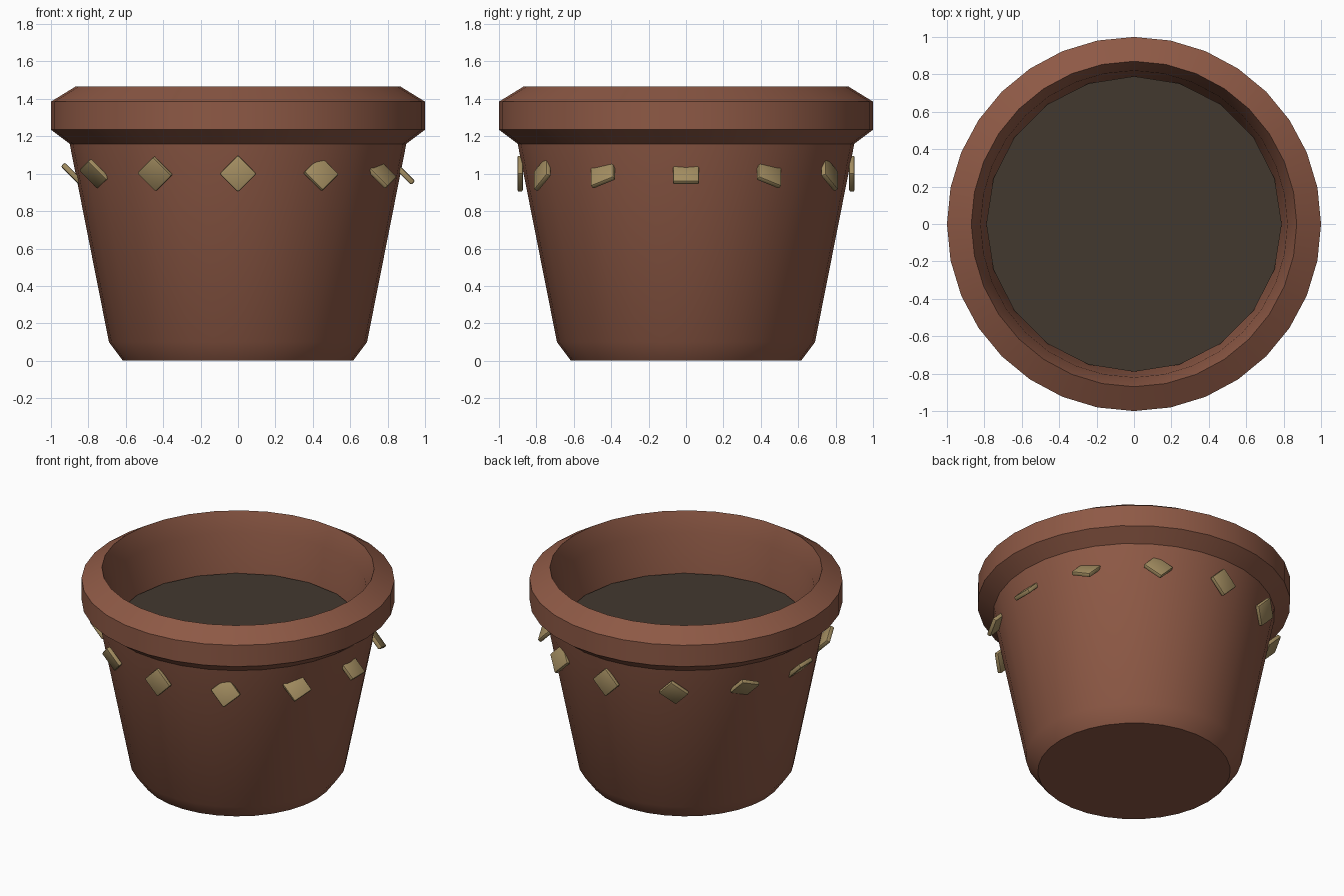
import bpy, bmesh
from math import cos, sin, pi, radians
from mathutils import Matrix

if "Cube" in bpy.data.objects:
    bpy.data.objects.remove(bpy.data.objects["Cube"])


def material(name, rgb):
    m = bpy.data.materials.new(name)
    m.diffuse_color = (*rgb, 1)
    m.use_nodes = True
    m.node_tree.nodes["Principled BSDF"].inputs["Base Color"].default_value = m.diffuse_color
    return m


def finish(name, bm, mat, smooth=None):
    bmesh.ops.recalc_face_normals(bm, faces=bm.faces[:])
    me = bpy.data.meshes.new(name)
    bm.to_mesh(me)
    bm.free()
    ob = bpy.data.objects.new(name, me)
    bpy.context.collection.objects.link(ob)
    me.materials.append(mat)
    if smooth:
        bpy.ops.object.select_all(action='DESELECT')
        ob.select_set(True)
        bpy.context.view_layer.objects.active = ob
        bpy.ops.object.shade_smooth_by_angle(angle=radians(smooth))
    return ob


def lathe(name, profile, sides, mat, smooth=None):
    """Spin an (r, z) profile around z and cap both ends."""
    bm = bmesh.new()
    rings = [[bm.verts.new((r * cos(2 * pi * i / sides), r * sin(2 * pi * i / sides), z))
              for i in range(sides)] for r, z in profile]
    for a, b in zip(rings, rings[1:]):
        for i in range(sides):
            j = (i + 1) % sides
            bm.faces.new((a[i], a[j], b[j], b[i]))
    bm.faces.new(rings[0])
    bm.faces.new(rings[-1])
    return finish(name, bm, mat, smooth)


clay = material("terracotta", (0.27, 0.10, 0.06))
earth = material("earth", (0.055, 0.04, 0.028))
ochre = material("ochre", (0.37, 0.27, 0.12))

# Pot: outer wall, thick rim and hollow inside
lathe("pot", [(0.615, 0), (0.69, 0.10), (0.90, 1.16), (1.0, 1.235), (1.0, 1.385),
              (0.87, 1.465), (0.82, 1.33), (0.797, 1.06), (0.61, 0.12)], 32, clay, 30)

# Soil disc
lathe("soil", [(0.79, 0.98), (0.79, 1.06)], 20, earth)

# Ring of twelve tilted tiles
for k in range(12):
    a = k * pi / 6
    bm = bmesh.new()
    bmesh.ops.create_cube(bm, size=1)
    bmesh.ops.scale(bm, vec=(0.14, 0.03, 0.14), verts=bm.verts[:])
    bmesh.ops.bevel(bm, geom=bm.edges[:], offset=0.009, segments=2,
                    profile=0.5, affect='EDGES')
    tile = finish(f"tile_{k + 1}", bm, ochre, 40)
    tile.matrix_world = (Matrix.Translation((0.887 * cos(a), 0.887 * sin(a), 1.0))
                         @ Matrix.Rotation(-pi / 4, 4, 'Y')
                         @ Matrix.Rotation(a - pi / 2, 4, 'Z'))
